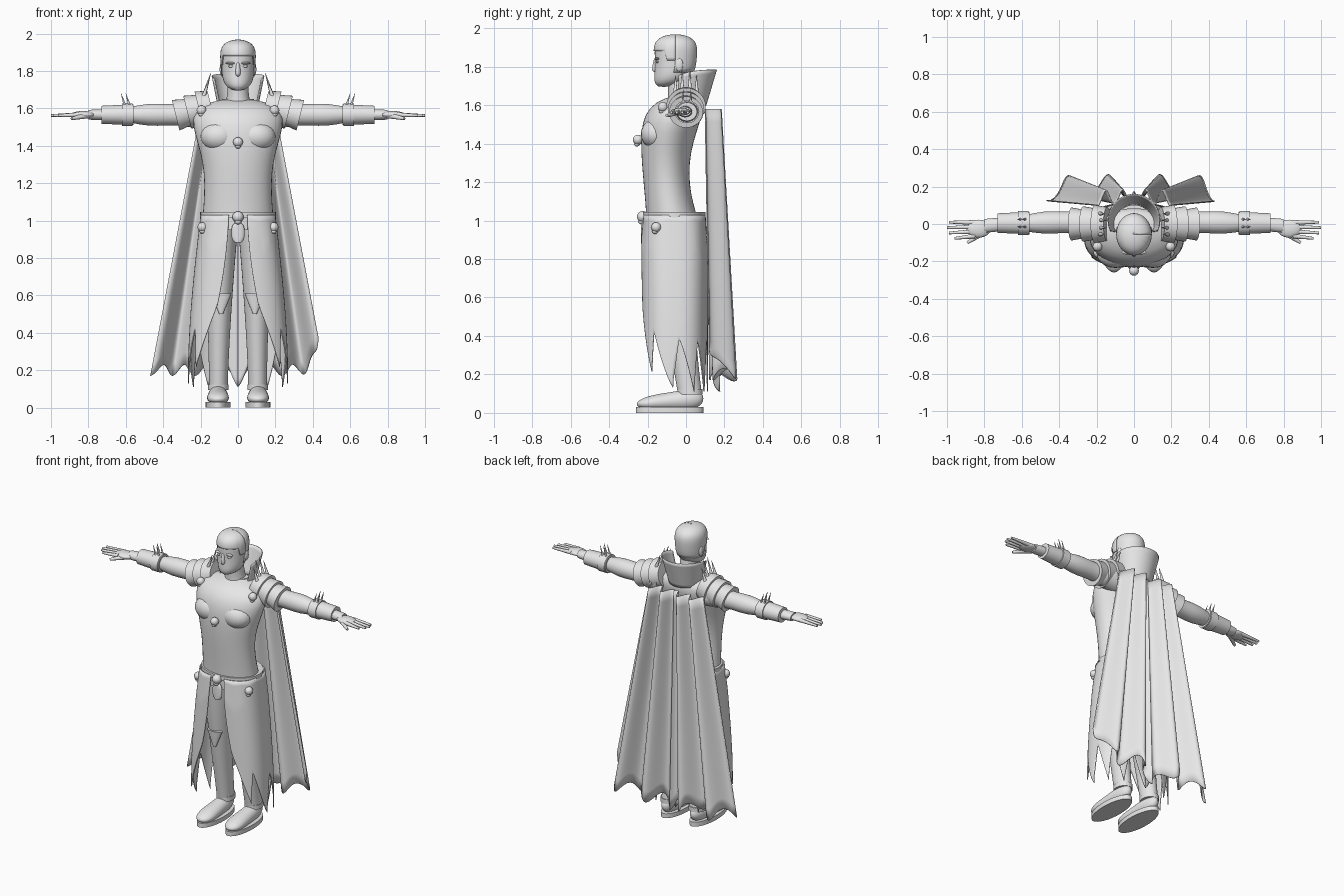
import bpy, bmesh
from math import sin, cos, pi, sqrt, radians, copysign
from mathutils import Vector, Matrix

cube = bpy.data.objects.get("Cube")
if cube:
    bpy.data.objects.remove(cube, do_unlink=True)

grey = bpy.data.materials.new("plain light grey")
grey.use_nodes = True
grey.diffuse_color = (.8, .8, .8, 1)
grey.node_tree.nodes["Principled BSDF"].inputs["Base Color"].default_value = grey.diffuse_color


def finish(name, mesh_builder, mirror=False, thickness=0):
    """Turn a bmesh into a smooth shaded object with its modifiers."""
    bmesh.ops.recalc_face_normals(mesh_builder, faces=mesh_builder.faces)
    mesh = bpy.data.meshes.new(name)
    mesh_builder.to_mesh(mesh)
    mesh_builder.free()
    mesh.materials.append(grey)
    part = bpy.data.objects.new(name, mesh)
    bpy.context.collection.objects.link(part)
    if thickness:
        part.modifiers.new("thickness", 'SOLIDIFY').thickness = thickness
    if mirror:
        part.modifiers.new("mirror", 'MIRROR').use_mirror_merge = False
    bpy.ops.object.select_all(action='DESELECT')
    part.select_set(True)
    bpy.context.view_layer.objects.active = part
    bpy.ops.object.shade_smooth_by_angle(angle=radians(40))


def loft(name, axis, start, end, shape, steps=20, sides=32, matrix=Matrix(), mirror=False):
    """Skin ellipses along an axis; shape(t) gives centre a, centre b, radius a, radius b."""
    builder = bmesh.new()
    rings = []
    for step in range(steps + 1):
        t = (1 - cos(pi * step / steps)) / 2
        along = start + (end - start) * t
        centre_a, centre_b, radius_a, radius_b = shape(t)
        ring = []
        for side in range(sides):
            angle = 2 * pi * side / sides
            a = centre_a + radius_a * cos(angle)
            b = centre_b + radius_b * sin(angle)
            point = {'x': (along, a, b), 'y': (a, along, b), 'z': (a, b, along)}[axis]
            ring.append(builder.verts.new(point))
        rings.append(ring)
    for lower, upper in zip(rings, rings[1:]):
        for side in range(sides):
            builder.faces.new((lower[side - 1], lower[side], upper[side], upper[side - 1]))
    builder.faces.new(rings[0])
    builder.faces.new(rings[-1])
    builder.transform(matrix)
    finish(name, builder, mirror)


def sheet(name, surface, columns, rows, mirror=False):
    """Thin cloth from surface(u, v), with u and v from zero to one."""
    builder = bmesh.new()
    grid = [[builder.verts.new(surface(i / columns, j / rows)) for j in range(rows + 1)]
            for i in range(columns + 1)]
    for left, right in zip(grid, grid[1:]):
        for j in range(rows):
            builder.faces.new((left[j], right[j], right[j + 1], left[j + 1]))
    finish(name, builder, mirror, thickness=.006)


def ball(name, centre, radii, mirror=False):
    builder = bmesh.new()
    bmesh.ops.create_uvsphere(builder, u_segments=20, v_segments=12, radius=1)
    builder.transform(Matrix.Translation(centre) @ Matrix.Diagonal((*radii, 1)))
    finish(name, builder, mirror)


def taper(name, base, tip, base_radius, tip_radius=.001):
    """Mirrored pair of tapered rods, used for fingers and spikes."""
    builder = bmesh.new()
    base, tip = Vector(base), Vector(tip)
    direction = tip - base
    bmesh.ops.create_cone(builder, cap_ends=True, segments=12, radius1=base_radius,
                          radius2=tip_radius, depth=direction.length)
    turn = direction.to_track_quat('Z', 'Y').to_matrix().to_4x4()
    builder.transform(Matrix.Translation((base + tip) / 2) @ turn)
    finish(name, builder, mirror=True)


def rounded(t, power=4):
    """Bulge that closes softly at both ends."""
    return sqrt(max(.0005, 1 - abs(2 * t - 1) ** power))


# Torso: narrow waist, broad chest, sloping shoulders
def torso(t):
    waist = t - .35
    shoulder = sqrt(max(.06, 1 - t ** 8))
    centre = -.06 - .045 * sin(pi * t) + .04 * t ** 6
    flare = .4 if waist > 0 else .15
    return 0, centre, (.18 + flare * waist ** 2) * shoulder, (.12 + .2 * waist ** 2) * shoulder


loft("torso", 'z', .95, 1.65, torso, sides=40)
ball("chest_muscle", (.1, -.155, 1.45), (.1, .08, .08), mirror=True)
ball("navel", (0, -.21, 1.15), (.01, .006, .01))
loft("neck", 'z', 1.58, 1.76, lambda t: (0, -.02 - .02 * t, .055 + .03 * (1 - t) ** 3, .06 + .02 * (1 - t) ** 3))


# Head with a tapered jaw pushed toward the chin
def head(t):
    half = .095 * rounded(t) * (.85 + .15 * t)
    return 0, -.055 - .06 * (1 - t) ** 6, half, half * 1.2


skull_low, skull_high = 1.695, 1.965
loft("head", 'z', skull_low, skull_high, head)
loft("nose", 'z', 1.77, 1.85, lambda t: (0, -.155, (.017 - .008 * t) * rounded(t), (.025 - .014 * t) * rounded(t)),
     steps=10, sides=16)
ball("brow", (.036, -.15, 1.842), (.03, .013, .007), mirror=True)
ball("eye", (.036, -.147, 1.825), (.017, .01, .007), mirror=True)
for height in (1.746, 1.756):
    ball("lip", (0, -.152, height), (.024, .011, .006))
ball("chin", (0, -.135, 1.712), (.025, .02, .016))
ball("ear", (.088, -.035, 1.81), (.01, .02, .034), mirror=True)


# Short hair: a cap with a low nape and a straight fringe
def hair(u, v):
    angle = 2 * pi * u
    forward = -sin(angle)
    hairline = .68 if forward > .5 else .5 if forward > 0 else .27
    t = 1 - (1 - hairline) * v ** 2
    _, centre, half_width, half_depth = head(t)
    height = skull_low + (skull_high - skull_low) * t
    return half_width * 1.06 * cos(angle), centre + half_depth * 1.05 * sin(angle), height + .003


sheet("hair", hair, 48, 16)


# Legs, boots and knee guards
def leg(t):
    half = .05 + .045 * t ** 1.5
    return .105 - .01 * t, .02 - .08 * sin(pi / 2 * t), half, half * 1.25


def boot(t):
    return .107, .045 + .03 * t, (.065 - .02 * t) * rounded(t), (.035 + .025 * t) * rounded(t)


loft("leg", 'z', .1, .97, leg, mirror=True)
loft("boot", 'y', -.255, .09, boot, mirror=True)
loft("boot_sole", 'z', 0, .03, lambda t: (.107, -.085, .068, .175), steps=1, mirror=True)
loft("boot_cuff", 'z', .095, .125, lambda t: (.105, .02, .055, .065), steps=1, mirror=True)
loft("knee_guard", 'z', .5, .61, lambda t: (.09, -.12, .01 + .045 * t, .01 + .012 * t), steps=4, mirror=True)


# Long split skirt with a ragged hem, open at the front
def skirt(u, v):
    point = abs((u - .1) / .225 % 1 - .5) * 2
    hem = .38 - .27 * point + .2 * (1 - u) ** 6
    drop = (1.03 - hem) * v
    gap = 9 + 45 * drop ** 2
    angle = radians(gap + (180 - gap) * u)
    half_width = .2 + .068 * sin(pi / 2 * min(1, drop / .9))
    half_depth = .162 + .012 * min(1, v * 4)
    forward = copysign(abs(cos(angle)) ** .75, cos(angle))
    return half_width * abs(sin(angle)) ** .75, -.06 - half_depth * forward, 1.03 - drop


sheet("skirt", skirt, 120, 24, mirror=True)
loft("belt", 'z', 1.015, 1.045, lambda t: (0, -.06, .203, .162), steps=1, sides=40)

# Round skull shaped studs with a small jaw
studs = {"chest": (0, -.25, 1.42), "belt": (0, -.225, 1.02), "hip": (.19, -.155, .965), "shoulder": (.195, -.12, 1.59)}
for place, (x, y, z) in studs.items():
    size = .03 if place == "belt" else .026
    ball(place + "_stud", (x, y, z), (size, size, size), mirror=x > 0)
    ball(place + "_stud_jaw", (x, y - size / 5, z - size * .85), (size * .6, size * .6, size / 2), mirror=x > 0)
loft("belt_pendant", 'z', .88, .99, lambda t: (0, -.22, .035 * rounded(t), .014), steps=8, sides=16)

# Arms and bracers
arm_height = 1.566


def arm(t):
    half = .075 - .045 * t + .006 * cos(4 * pi * t)
    return .01 - .02 * t ** 3, arm_height, half, half * (1 - .3 * t ** 4)


loft("arm", 'x', .16, .8, arm, mirror=True)
loft("bracer", 'x', .56, .73, lambda t: (.005, arm_height, .06 - .008 * t, .056 - .008 * t), steps=1, mirror=True)
loft("bracer_band", 'x', .565, .62, lambda t: (.005, arm_height, .064, .06), steps=1, mirror=True)
for x in (.58, .605):
    for y in (-.015, .025):
        taper("bracer_spike", (x, y, 1.615), (x + .02, y, 1.68), .007)

# Hands
ball("palm", (.83, -.025, arm_height), (.065, .048, .02), mirror=True)
for finger in range(4):
    y = .008 - .024 * finger
    reach = 1 - .01 * (finger - 1) ** 2
    taper("finger", (.85, y, arm_height), (reach, y * 1.2, arm_height - .004), .013, .007)
taper("thumb", (.79, -.035, arm_height), (.89, -.1, 1.545), .018, .008)

# Banded shoulder armour, tilted down along the arm, with spikes
tilt = Matrix.Translation((.235, 0, 1.588)) @ Matrix.Rotation(radians(14), 4, 'Y')
for band in range(3):
    radius = .09 - .007 * band
    near = -.095 + .064 * band
    loft("shoulder_band", 'x', near, near + .068, lambda t: (0, 0, radius + .012 * t, radius - .004 + .012 * t),
         steps=1, matrix=tilt, mirror=True)
for y in (-.055, -.02, .02, .055):
    taper("shoulder_spike", (.185, y, 1.66), (.14 + abs(y) / 4, y, 1.81 - abs(y)), .012)


# Standing collar around the back of the neck
def collar(u, v):
    side = 2 * u - 1
    angle = radians(115) * side
    radius = .1 + .035 * v
    rise = .185 - .03 * side ** 4
    return radius * sin(angle), .02 * v + radius * cos(angle), 1.6 + rise * v


sheet("collar", collar, 36, 8)


# Folded cape flaring toward a ragged hem
def cape(u, v):
    side = 2 * u - 1
    edge = abs(side)
    hem = .2 - .03 * cos(25 * (side + 1)) - .06 * (1 - edge) ** 8 + .2 * max(0, side) ** 12
    fall = (1.58 - hem) * v
    fold = .06 * cos(14 * (edge - .3)) - .02 * edge ** 4
    spread = .2 + .19 * fall
    return side * spread, .15 + .04 * fall + fold * (.6 + .3 * fall), 1.58 - fall


sheet("cape", cape, 96, 20)
